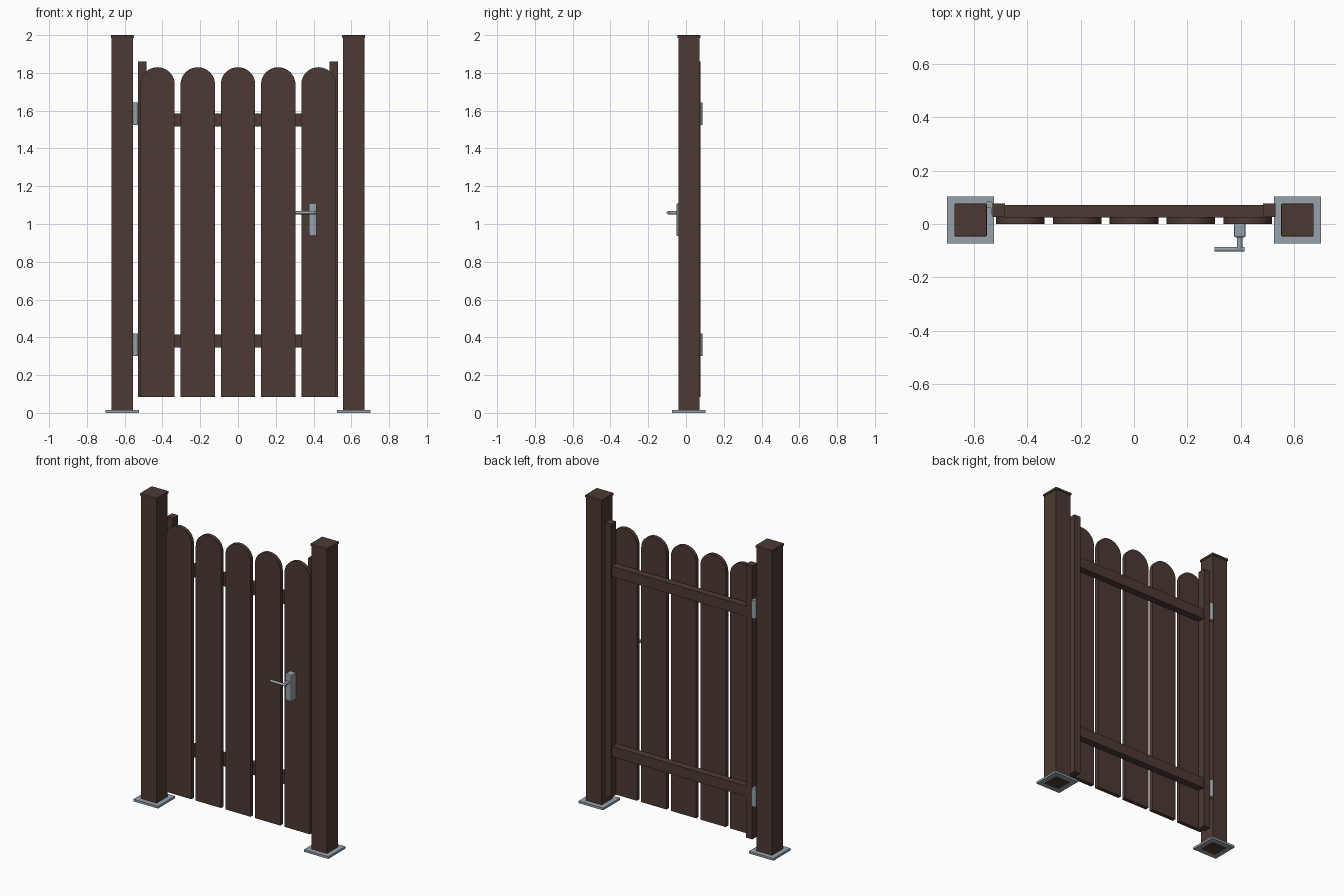
import bpy, bmesh, math
from mathutils import Matrix, Vector

if "Cube" in bpy.data.objects:
    bpy.data.objects.remove(bpy.data.objects["Cube"])


def material(name, col):
    m = bpy.data.materials.new(name)
    m.diffuse_color = (*col, 1)
    m.use_nodes = True
    m.node_tree.nodes["Principled BSDF"].inputs["Base Color"].default_value = m.diffuse_color
    return m


WOOD = material("dark brown wood", (0.074, 0.042, 0.033))
METAL = material("grey metal", (0.305, 0.361, 0.402))


def finish(name, bm, mat, smooth=False, bevel=0):
    bmesh.ops.recalc_face_normals(bm, faces=bm.faces[:])
    me = bpy.data.meshes.new(name)
    bm.to_mesh(me)
    bm.free()
    me.materials.append(mat)
    ob = bpy.data.objects.new(name, me)
    bpy.context.collection.objects.link(ob)
    if bevel:
        b = ob.modifiers.new("bevel", 'BEVEL')
        b.width, b.segments = bevel, 2
    if smooth:
        bpy.ops.object.select_all(action='DESELECT')
        ob.select_set(True)
        bpy.context.view_layer.objects.active = ob
        bpy.ops.object.shade_smooth_by_angle(angle=math.radians(35))
    return ob


def box(name, x, y, z, mat, bevel=0):
    """Box from (min, max) ranges."""
    bm = bmesh.new()
    bmesh.ops.create_cube(bm, size=1)
    for v in bm.verts:
        v.co = Vector([r[0] if c < 0 else r[1] for c, r in zip(v.co, (x, y, z))])
    return finish(name, bm, mat, bevel=bevel)


def rod(name, a, b, r1, r2, mat, sides=16):
    """Round bar between two points."""
    a, b = Vector(a), Vector(b)
    d = b - a
    bm = bmesh.new()
    bmesh.ops.create_cone(bm, cap_ends=True, segments=sides, radius1=r1, radius2=r2, depth=d.length,
                          matrix=Matrix.Translation((a + b) / 2) @ d.to_track_quat('Z', 'Y').to_matrix().to_4x4())
    return finish(name, bm, mat, smooth=True)


def base_plate(name, cx, cy, outer, inner, h):
    """Square flange with a square opening for the post."""
    bm = bmesh.new()
    corners = [(-1, -1), (1, -1), (1, 1), (-1, 1)]
    rings = [[bm.verts.new((cx + sx * r, cy + sy * r, z)) for sx, sy in corners]
             for r, z in ((inner, 0), (outer, 0), (outer, h), (inner, h))]
    for k in range(4):
        p, q = rings[k], rings[(k + 1) % 4]
        for i in range(4):
            j = (i + 1) % 4
            bm.faces.new((p[i], p[j], q[j], q[i]))
    return finish(name, bm, METAL)


# posts with caps and base plates
PY = 0.015
for side, s in (("left", -1), ("right", 1)):
    cx = 0.6125 * s
    box(f"{side}_post", (cx - 0.056, cx + 0.056), (PY - 0.056, PY + 0.056), (0, 1.99), WOOD)
    box(f"{side}_post_cap", (cx - 0.061, cx + 0.061), (PY - 0.061, PY + 0.061), (1.985, 2.0), WOOD, 0.003)
    base_plate(f"{side}_base_plate", cx, PY, 0.088, 0.056, 0.014)
    # gate frame uprights
    xs = sorted((0.484 * s, 0.53 * s))
    box(f"{side}_stile", xs, (0.026, 0.077), (0.083, 1.86), WOOD)

# cross rails
for name, z in (("lower_rail", 0.347), ("upper_rail", 1.517)):
    box(name, (-0.485, 0.485), (0.024, 0.071), (z, z + 0.068), WOOD)

# pickets with rounded tops
R = 0.091
for i in range(5):
    cx = (i - 2) * 0.213
    bm = bmesh.new()
    pts = [(cx - R, 0.083), (cx + R, 0.083)]
    pts += [(cx + R * math.cos(math.pi * k / 20), 1.739 + R * math.sin(math.pi * k / 20)) for k in range(21)]
    f = bm.faces.new([bm.verts.new((x, 0.0, z)) for x, z in pts])
    ext = bmesh.ops.extrude_face_region(bm, geom=[f])
    bmesh.ops.translate(bm, verts=[g for g in ext["geom"] if isinstance(g, bmesh.types.BMVert)],
                        vec=(0, 0.0255, 0))
    finish(f"picket_{i + 1}", bm, WOOD, smooth=True)

# hinges: barrel and a leaf in the gap
for name, z in (("lower_hinge", 0.302), ("upper_hinge", 1.525)):
    rod(name + "_barrel", (-0.542, 0.073, z), (-0.542, 0.073, z + 0.117), 0.0135, 0.0135, METAL)
    box(name + "_leaf", (-0.536, -0.529), (0.035, 0.075), (z, z + 0.117), METAL)

# lock case and lever handle
box("lock_case", (0.375, 0.418), (-0.05, 0.001), (0.936, 1.11), METAL, 0.006)
rod("handle_spindle", (0.396, -0.045, 1.06), (0.396, -0.095, 1.06), 0.010, 0.010, METAL)
rod("handle_lever", (0.302, -0.095, 1.06), (0.414, -0.095, 1.06), 0.0085, 0.0085, METAL)
